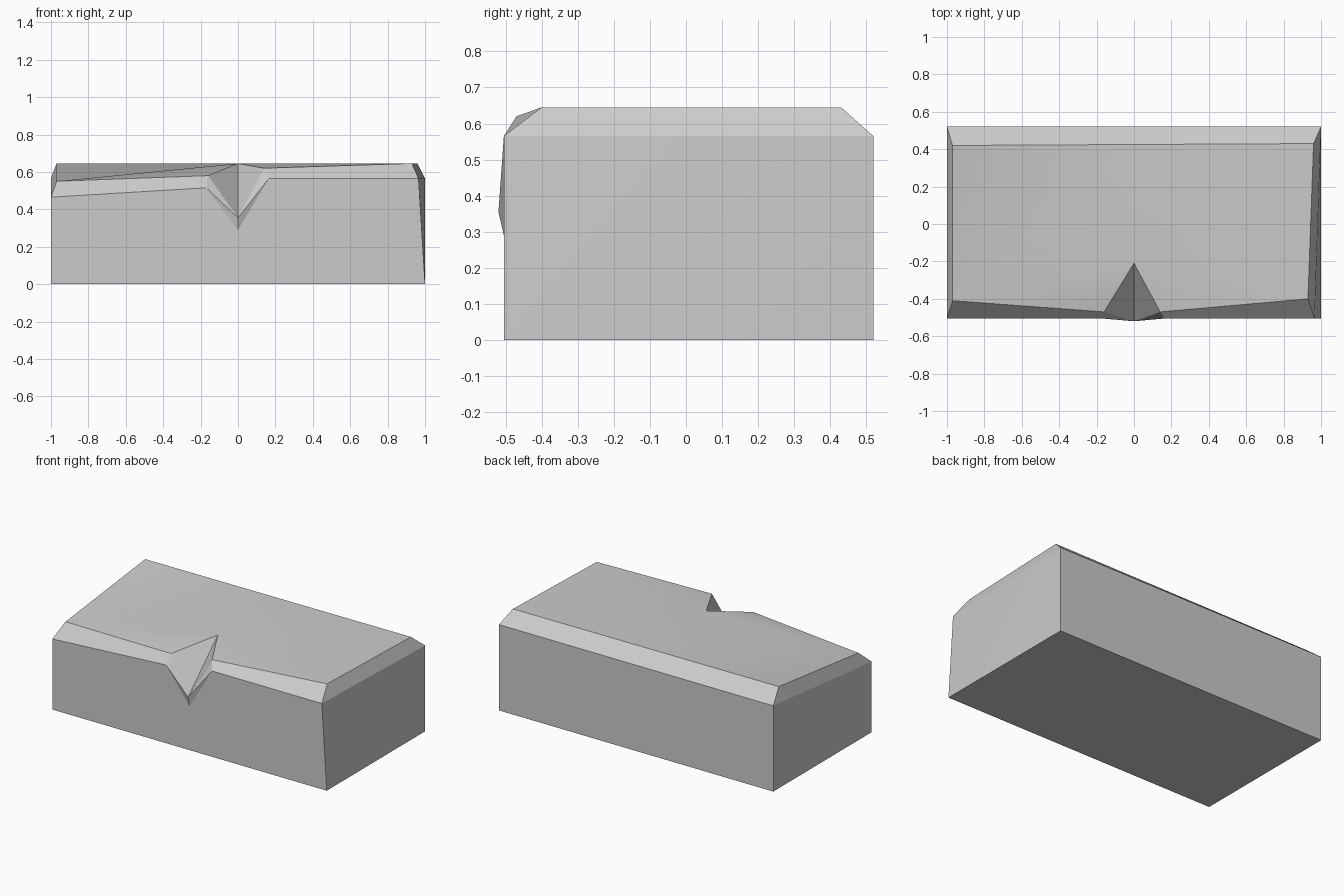
import bpy
import bmesh
import math

old = bpy.data.objects.get("Cube")
if old:
    bpy.data.objects.remove(old, do_unlink=True)

FRONT, BACK, RIM, TOP = -0.505, 0.52, 0.565, 0.645

stone = bpy.data.materials.new("stone grey")
stone.use_nodes = True
stone.diffuse_color = (0.6, 0.6, 0.6, 1)
stone.node_tree.nodes["Principled BSDF"].inputs["Base Color"].default_value = (0.6, 0.6, 0.6, 1)

# Named corners of the block: base, wall rim, bevelled top and chipped notch
corners = {
    "base_fr": (-1, FRONT, 0), "base_fl": (1, FRONT, 0),
    "base_bl": (1, BACK, 0), "base_br": (-1, BACK, 0),
    "rim_fr": (-1, FRONT, 0.465), "rim_fl": (0.965, FRONT, RIM),
    "rim_bl": (1, BACK, RIM), "rim_br": (-1, BACK, RIM),
    "top_fr": (-0.97, -0.41, 0.55), "top_fl": (0.93, -0.40, TOP),
    "top_bl": (0.96, 0.43, TOP), "top_br": (-0.97, 0.42, TOP),
    "top_back": (0, 0.425, TOP),
    "notch_rim_r": (-0.17, FRONT, 0.515), "notch_rim_l": (0.165, FRONT, RIM),
    "notch_low": (0, FRONT, 0.29), "notch_tip": (0, -0.52, 0.355),
    "notch_top_r": (-0.16, -0.47, 0.58), "notch_top_l": (0.14, -0.47, 0.62),
    "notch_apex": (0, -0.21, TOP),
}

faces = [
    # walls and underside
    "base_fr base_br base_bl base_fl",
    "base_fr base_fl rim_fl notch_rim_l notch_low notch_rim_r rim_fr",
    "base_bl base_br rim_br rim_bl",
    "base_br base_fr rim_fr rim_br",
    "base_fl base_bl rim_bl", "base_fl rim_bl rim_fl",
    # bevels round the top
    "rim_fr notch_rim_r notch_top_r top_fr",
    "notch_rim_l rim_fl top_fl notch_top_l",
    "rim_fl rim_bl top_bl top_fl",
    "rim_bl rim_br top_br top_back top_bl",
    "rim_br rim_fr top_fr top_br",
    # top, sagging towards the front right corner
    "top_fr notch_top_r notch_apex", "top_fr notch_apex top_back",
    "top_fr top_back top_br",
    "notch_apex notch_top_l top_fl", "notch_apex top_fl top_bl",
    "notch_apex top_bl top_back",
]
# notch lip and pit, alike on both sides
for s in "rl":
    faces += [f"notch_rim_{s} notch_low notch_tip",
              f"notch_rim_{s} notch_tip notch_top_{s}",
              f"notch_top_{s} notch_tip notch_apex"]

bm = bmesh.new()
verts = {name: bm.verts.new(co) for name, co in corners.items()}
for face in faces:
    bm.faces.new([verts[name] for name in face.split()])
bmesh.ops.recalc_face_normals(bm, faces=bm.faces[:])

mesh = bpy.data.meshes.new("chipped_block")
bm.to_mesh(mesh)
bm.free()
mesh.materials.append(stone)
block = bpy.data.objects.new("chipped_block", mesh)
bpy.context.collection.objects.link(block)

bpy.ops.object.select_all(action="DESELECT")
block.select_set(True)
bpy.context.view_layer.objects.active = block
bpy.ops.object.shade_smooth_by_angle(angle=math.radians(20))
